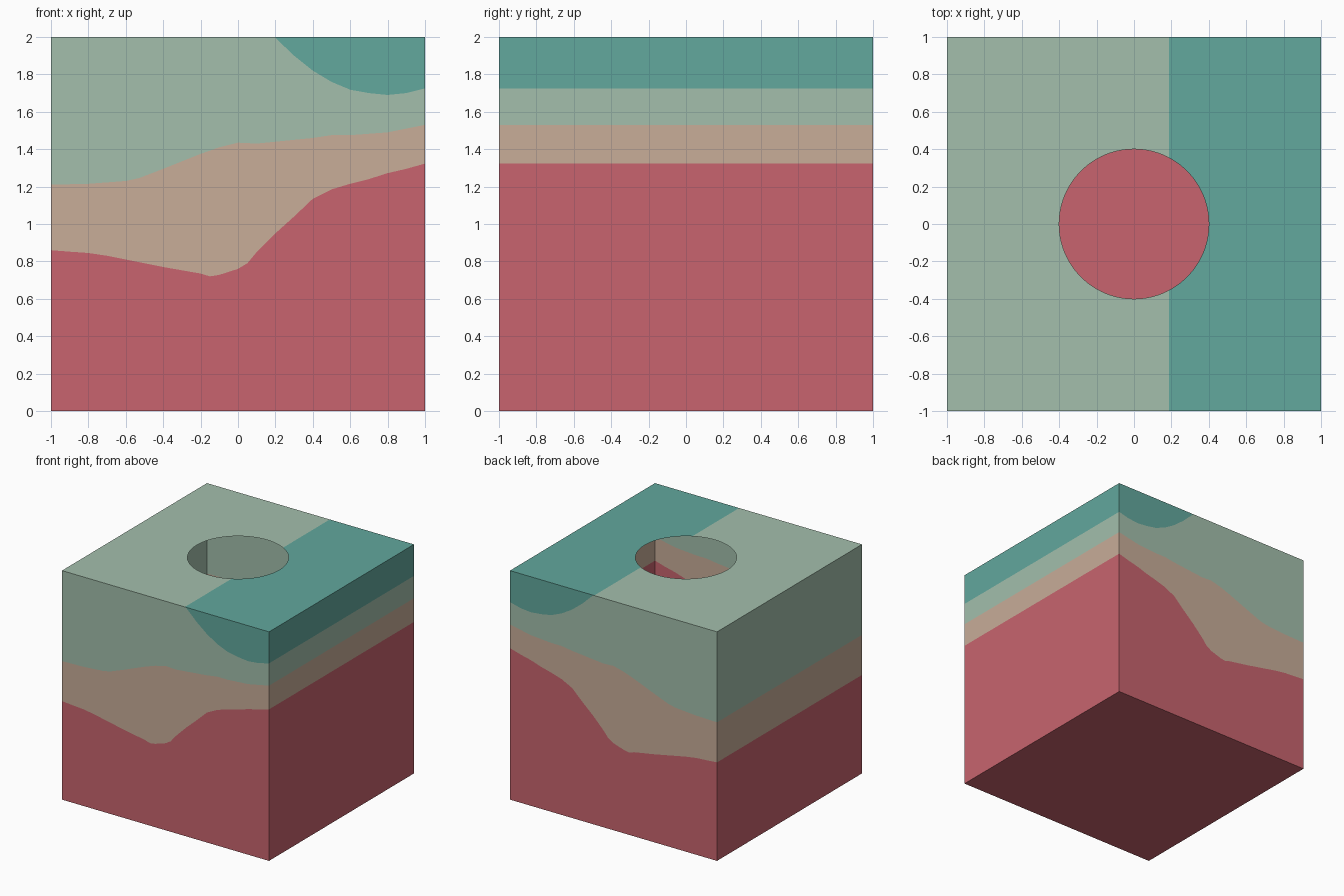
import bpy, bmesh, math
from mathutils import Vector

if "Cube" in bpy.data.objects:
    bpy.data.objects.remove(bpy.data.objects["Cube"])


def lin(c):
    c /= 255
    return c / 12.92 if c <= 0.04045 else ((c + 0.055) / 1.055) ** 2.4


def material(name, rgb):
    m = bpy.data.materials.new(name)
    m.diffuse_color = (*[lin(c) for c in rgb], 1)
    m.use_nodes = True
    m.node_tree.nodes["Principled BSDF"].inputs["Base Color"].default_value = m.diffuse_color
    return m


MATS = [material("coral red", (200, 100, 110)), material("tan", (200, 173, 153)),
        material("sage green", (163, 191, 172)), material("teal", (98, 168, 157))]
RED, TAN, SAGE, TEAL = range(4)

# Upper boundary of each layer as (x, z) points
RED_TOP = [(-1, .86), (-.9, .852), (-.8, .845), (-.7, .83), (-.6, .81), (-.4, .77),
           (-.2, .735), (-.15, .72), (-.1, .728), (0, .76), (.05, .79), (.1, .85),
           (.2, .95), (.3, 1.04), (.4, 1.135), (.5, 1.185), (.6, 1.215), (.7, 1.24),
           (.8, 1.272), (.9, 1.295), (1, 1.323)]
TAN_TOP = [(-1, 1.21), (-.8, 1.215), (-.6, 1.23), (-.53, 1.245), (-.4, 1.295),
           (-.2, 1.375), (-.1, 1.41), (0, 1.435), (.1, 1.43), (.2, 1.44), (.4, 1.46),
           (.5, 1.475), (.6, 1.475), (.8, 1.49), (.9, 1.51), (1, 1.53)]
SAGE_TOP = [(-1, 2), (.195, 2), (.3, 1.9), (.4, 1.82), (.5, 1.76), (.6, 1.718),
            (.7, 1.7), (.8, 1.69), (.9, 1.7), (1, 1.725)]


def height(curve, x):
    for (x0, z0), (x1, z1) in zip(curve, curve[1:]):
        if x <= x1:
            return z0 + (z1 - z0) * (x - x0) / (x1 - x0)
    return curve[-1][1]


def levels(x):
    return [0, height(RED_TOP, x), height(TAN_TOP, x), height(SAGE_TOP, x), 2]


def add_face(bm, pts, mat):
    unique = []
    for p in pts:
        if p not in unique:
            unique.append(p)
    if len(unique) < 3:
        return
    f = bm.faces.new([bm.verts.new(p) for p in unique])
    f.material_index = mat


def finish(bm, name):
    bmesh.ops.remove_doubles(bm, verts=bm.verts, dist=1e-5)
    bm.normal_update()
    # all faces point away from the middle of the box
    for f in bm.faces:
        if f.normal.dot(f.calc_center_median() - Vector((0, 0, 1))) < 0:
            f.normal_flip()
    me = bpy.data.meshes.new(name)
    bm.to_mesh(me)
    bm.free()
    for m in MATS:
        me.materials.append(m)
    bpy.context.collection.objects.link(bpy.data.objects.new(name, me))


# Layered walls and floor: thin hollow shell
bm = bmesh.new()
xs = sorted({p[0] for p in RED_TOP + TAN_TOP + SAGE_TOP})
for y in (-1, 1):
    for a, b in zip(xs, xs[1:]):
        la, lb = levels(a), levels(b)
        for k in range(4):
            add_face(bm, [(a, y, la[k]), (b, y, lb[k]),
                          (b, y, lb[k + 1]), (a, y, la[k + 1])], k)
for x in (-1, 1):
    lv = levels(x)
    for k in range(4):
        if lv[k + 1] > lv[k]:
            add_face(bm, [(x, -1, lv[k]), (x, 1, lv[k]),
                          (x, 1, lv[k + 1]), (x, -1, lv[k + 1])], k)
add_face(bm, [(-1, -1, 0), (1, -1, 0), (1, 1, 0), (-1, 1, 0)], RED)
finish(bm, "layered_walls")

# Thin top with round opening, split into two colours
bm = bmesh.new()
N, R, SPLIT = 96, 0.4, 0.187


def spoke(i):
    a = 2 * math.pi * i / N
    c, s = math.cos(a), math.sin(a)
    m = max(abs(c), abs(s))
    return (R * c, R * s, 2), (c / m, s / m, 2)


for i in range(N):
    (i0, o0), (i1, o1) = spoke(i), spoke(i + 1)
    add_face(bm, [i0, o0, o1, i1], SAGE)
bmesh.ops.remove_doubles(bm, verts=bm.verts, dist=1e-5)
bmesh.ops.bisect_plane(bm, geom=bm.verts[:] + bm.edges[:] + bm.faces[:],
                       plane_co=(SPLIT, 0, 2), plane_no=(1, 0, 0))
for f in bm.faces:
    f.material_index = TEAL if f.calc_center_median().x > SPLIT else SAGE
finish(bm, "top_with_round_opening")
